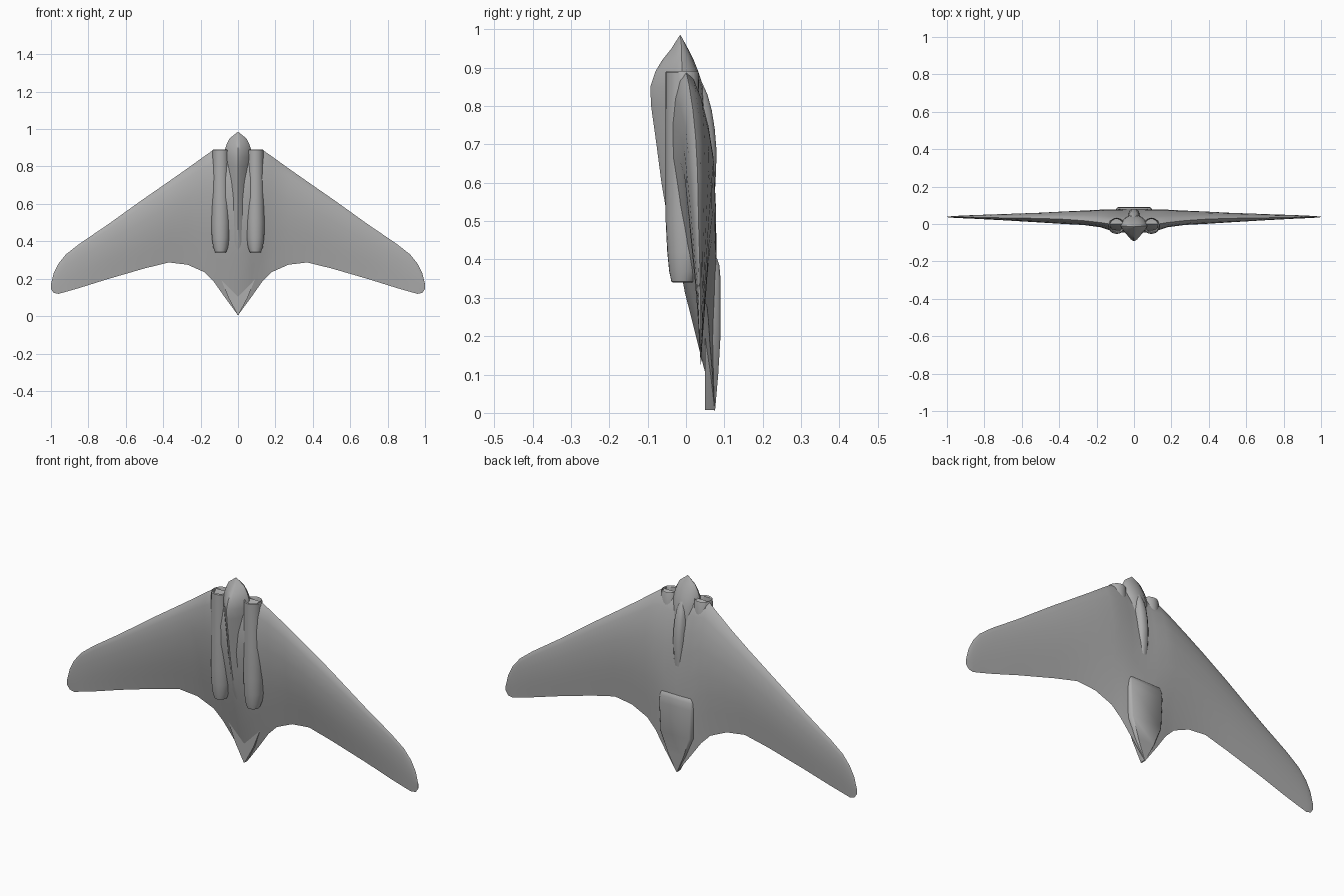
import bpy, bmesh, math

cube = bpy.data.objects.get("Cube")
if cube:
    bpy.data.objects.remove(cube, do_unlink=True)

grey = bpy.data.materials.new("airframe grey")
grey.use_nodes = True
colour = (0.42, 0.42, 0.42, 1)
grey.diffuse_color = colour
grey.node_tree.nodes["Principled BSDF"].inputs["Base Color"].default_value = colour


def loft(name, rings, angle=35):
    """Skin a list of equal-length closed rings and cap both ends."""
    bm = bmesh.new()
    loops = [[bm.verts.new(p) for p in ring] for ring in rings]
    n = len(loops[0])
    for a, b in zip(loops, loops[1:]):
        for i in range(n):
            j = (i + 1) % n
            bm.faces.new((a[i], a[j], b[j], b[i]))
    bm.faces.new(loops[0])
    bm.faces.new(loops[-1])
    bmesh.ops.remove_doubles(bm, verts=bm.verts, dist=0.0002)
    bmesh.ops.recalc_face_normals(bm, faces=bm.faces)
    mesh = bpy.data.meshes.new(name)
    bm.to_mesh(mesh)
    bm.free()
    mesh.materials.append(grey)
    obj = bpy.data.objects.new(name, mesh)
    bpy.context.collection.objects.link(obj)
    bpy.ops.object.select_all(action='DESELECT')
    obj.select_set(True)
    bpy.context.view_layer.objects.active = obj
    bpy.ops.object.shade_smooth_by_angle(angle=math.radians(angle))
    return obj


def circle(x, y, z, r, n=24):
    return [(x + r * math.cos(2 * math.pi * i / n),
             y + r * math.sin(2 * math.pi * i / n), z) for i in range(n)]


# Flying wing: x, leading z, trailing z, leading y, trailing y, top y, bottom y
stations = [
    (0.0, 0.89, 0.005, 0.0, 0.075, 0.070, -0.050),
    (0.07, 0.89, 0.10, 0.0, 0.069, 0.071, -0.044),
    (0.13, 0.89, 0.185, 0.0, 0.062, 0.072, -0.033),
    (0.18, 0.855, 0.235, 0.008, 0.059, 0.072, -0.016),
    (0.27, 0.79, 0.275, 0.018, 0.055, 0.069, -0.005),
    (0.37, 0.72, 0.287, 0.025, 0.050, 0.066, 0.000),
    (0.50, 0.63, 0.255, 0.030, 0.046, 0.060, 0.008),
    (0.70, 0.487, 0.197, 0.033, 0.043, 0.053, 0.020),
    (0.85, 0.385, 0.150, 0.036, 0.040, 0.048, 0.028),
    (0.92, 0.33, 0.130, 0.037, 0.039, 0.045, 0.031),
    (0.96, 0.28, 0.119, 0.038, 0.039, 0.043, 0.033),
    (0.985, 0.23, 0.124, 0.038, 0.039, 0.041, 0.035),
    (1.0, 0.17, 0.145, 0.038, 0.038, 0.039, 0.037),
]
airfoil = [(0.03, 0.35), (0.1, 0.65), (0.2, 0.88), (0.32, 1.0),
           (0.5, 0.9), (0.65, 0.7), (0.8, 0.4), (0.9, 0.2)]


def wing_section(side, x, zl, zt, yl, yt, top, bottom):
    mid = yl + (yt - yl) * 0.32

    def point(u, s, peak):
        return (side * x, yl + (yt - yl) * u + s * (peak - mid), zl + (zt - zl) * u)
    upper = [point(u, s, top) for u, s in airfoil]
    lower = [point(u, s, bottom) for u, s in reversed(airfoil)]
    return [point(0, 0, top)] + upper + [point(1, 0, top)] + lower


left = [wing_section(1, *s) for s in stations]
right = [wing_section(-1, *s) for s in reversed(stations[1:])]
loft("flying_wing", right + left)

# Centre body with a V keel: z, half width, top y, keel y
body = [
    (0.985, 0.001, -0.014, -0.016), (0.95, 0.045, 0.005, -0.038),
    (0.92, 0.060, 0.020, -0.062), (0.89, 0.070, 0.032, -0.080),
    (0.85, 0.072, 0.045, -0.093), (0.80, 0.070, 0.050, -0.091),
    (0.70, 0.068, 0.055, -0.077), (0.60, 0.066, 0.055, -0.064),
    (0.50, 0.064, 0.050, -0.047), (0.40, 0.060, 0.045, -0.025),
    (0.30, 0.040, 0.045, 0.006),
]


def body_section(z, w, top, keel):
    h = top - keel
    half = [(0.22, 0.07), (0.55, 0.27), (0.88, 0.46), (1.0, 0.62), (0.85, 0.82), (0.45, 0.96)]
    pos = [(w * a, keel + h * b, z) for a, b in half]
    return ([(0, keel, z)] + pos + [(0, top, z)]
            + [(-x, y, zz) for x, y, zz in reversed(pos)])


loft("centre_body", [body_section(*b) for b in body], 40)


# Raised domes on the back: z, half width, top y
def dome(name, rows, base, corner):
    rings = []
    for z, w, top in rows:
        h = top - base
        half = [(1.0, 0.0), (1.0, 0.45), (0.5 + corner / 2, 0.85), (corner, 1.0)]
        pos = [(w * a, base + h * b, z) for a, b in half]
        rings.append(pos + [(-x, y, zz) for x, y, zz in reversed(pos)])
    return loft(name, rings, 45)


dome("canopy", [(0.87, 0.012, 0.038), (0.83, 0.024, 0.056), (0.79, 0.030, 0.067),
                (0.74, 0.033, 0.075), (0.68, 0.034, 0.080), (0.60, 0.032, 0.077),
                (0.52, 0.025, 0.071), (0.45, 0.012, 0.064)], 0.02, 0.4)
dome("rear_fairing", [(0.415, 0.088, 0.066), (0.405, 0.094, 0.080), (0.385, 0.098, 0.087),
                      (0.35, 0.100, 0.090), (0.20, 0.092, 0.090), (0.10, 0.052, 0.084),
                      (0.008, 0.003, 0.076)], 0.05, 0.86)

# Engine nacelles with open intakes and centre cones: z, radius, centre y
nacelle = [
    (0.80, 0.004, -0.006), (0.80, 0.033, -0.006), (0.886, 0.036, -0.008),
    (0.892, 0.040, -0.009), (0.888, 0.043, -0.010), (0.80, 0.044, -0.009),
    (0.65, 0.047, -0.006), (0.50, 0.049, -0.004), (0.42, 0.047, -0.002),
    (0.37, 0.040, -0.004), (0.342, 0.030, -0.008), (0.340, 0.025, -0.008),
]
for side, label in ((1, "left"), (-1, "right")):
    x = side * 0.093
    loft(label + "_nacelle", [circle(x, y, z, r) for z, r, y in nacelle])
    loft(label + "_intake_cone", [circle(x, -0.006, z, r, 16) for z, r in
                                  ((0.79, 0.018), (0.82, 0.016), (0.85, 0.009), (0.865, 0.002))])
    # Flat-fronted fairing joining the intake to the leading edge
    rings = []
    for z, inner, outer, top, bottom in ((0.888, 0.125, 0.134, 0.020, -0.022),
                                         (0.80, 0.125, 0.150, 0.030, -0.026),
                                         (0.65, 0.125, 0.150, 0.030, -0.015)):
        rings.append([(side * inner, bottom, z), (side * outer, 0.0, z), (side * inner, top, z)])
    loft(label + "_intake_fairing", rings)
